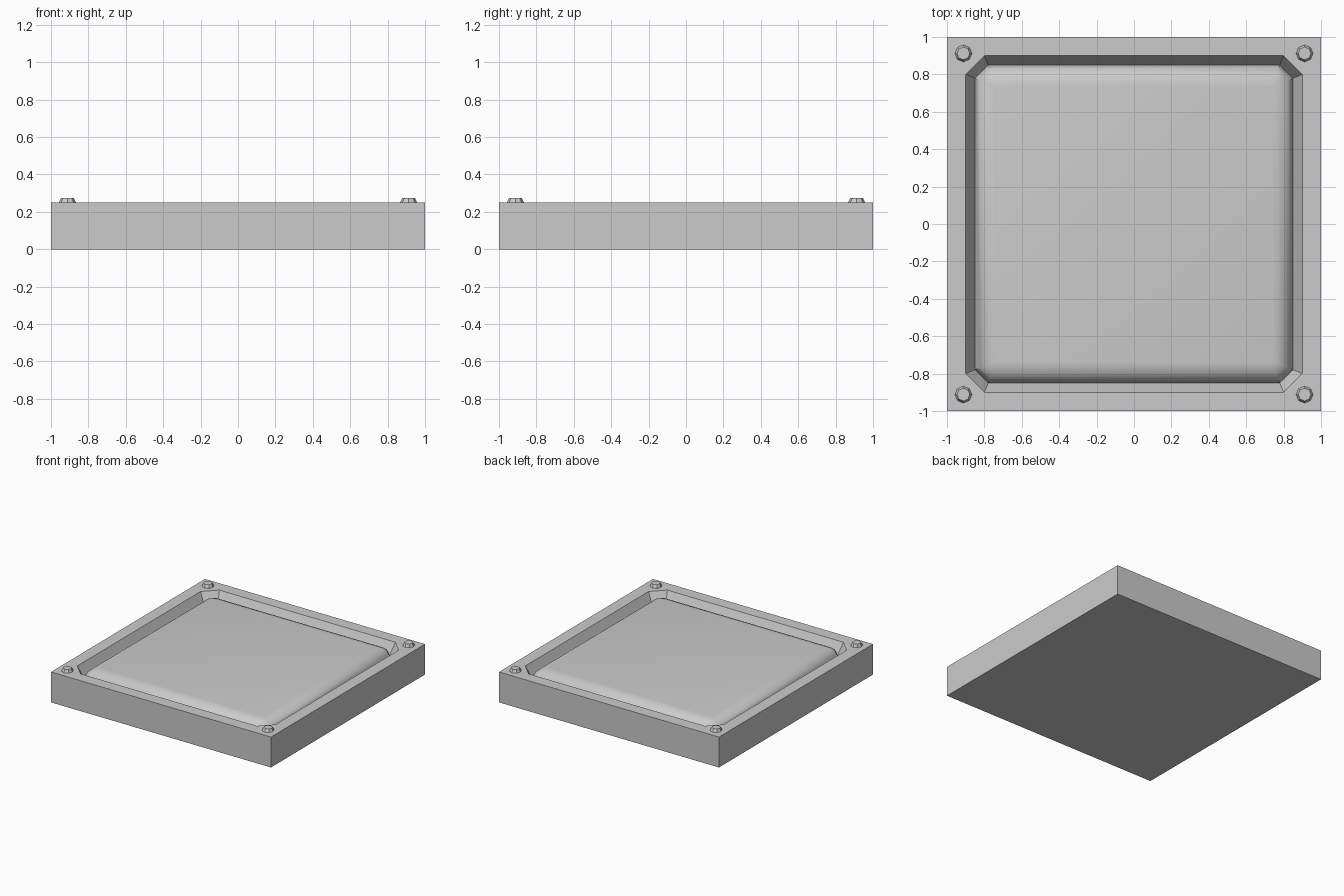
import bpy, bmesh
from math import sqrt, pi

if "Cube" in bpy.data.objects:
    bpy.data.objects.remove(bpy.data.objects["Cube"])


def finish(name, bm, angle):
    bmesh.ops.recalc_face_normals(bm, faces=bm.faces)
    mesh = bpy.data.meshes.new(name)
    bm.to_mesh(mesh)
    bm.free()
    obj = bpy.data.objects.new(name, mesh)
    bpy.context.collection.objects.link(obj)
    bpy.ops.object.select_all(action='DESELECT')
    obj.select_set(True)
    bpy.context.view_layer.objects.active = obj
    bpy.ops.object.shade_smooth_by_angle(angle=angle)
    return obj


def octagon(bm, half, leg, z):
    # Square ring with corners cut by "leg"
    a, b = half, half - leg
    pts = [(a, -b), (a, b), (b, a), (-b, a), (-a, b), (-a, -b), (-b, -a), (b, -a)]
    return [bm.verts.new((x, y, z)) for x, y in pts]


def bridge(bm, lower, upper):
    n = len(lower)
    for i in range(n):
        j = (i + 1) % n
        bm.faces.new((lower[i], lower[j], upper[j], upper[i]))


# Floor tile: square block, sloped groove and raised cushion-edged centre
bm = bmesh.new()
corners = [(1, -1), (1, 1), (-1, 1), (-1, -1)]
base = [bm.verts.new((x, y, 0)) for x, y in corners]
rim = [bm.verts.new((x, y, 0.25)) for x, y in corners]
bm.faces.new(base[::-1])
bridge(bm, base, rim)

profile = [(0.90, 0.25), (0.85, 0.15), (0.842, 0.185), (0.825, 0.214),
           (0.80, 0.234), (0.77, 0.246), (0.74, 0.25)]
rings = [octagon(bm, h, 0.1 - (0.9 - h) * (2 - sqrt(2)), z) for h, z in profile]

# Flat rim between the square outside and the cut-corner opening
inner = rings[0]
for i in range(4):
    j = (i + 1) % 4
    bm.faces.new((rim[i], rim[j], inner[2 * i + 1], inner[2 * i]))
    bm.faces.new((rim[j], inner[(2 * i + 2) % 8], inner[2 * i + 1]))
for a, b in zip(rings, rings[1:]):
    bridge(bm, a, b)
bm.faces.new(rings[-1])
finish("floor_tile", bm, pi / 5)

# Corner bolts: eight-sided tapered heads
for i, (sx, sy) in enumerate(corners):
    bm = bmesh.new()
    bmesh.ops.create_cone(bm, cap_ends=True, segments=8, radius1=0.05,
                          radius2=0.034, depth=0.035)
    bmesh.ops.translate(bm, verts=bm.verts, vec=(0.912 * sx, 0.912 * sy, 0.2575))
    finish(f"corner_bolt_{i + 1}", bm, pi / 9)
